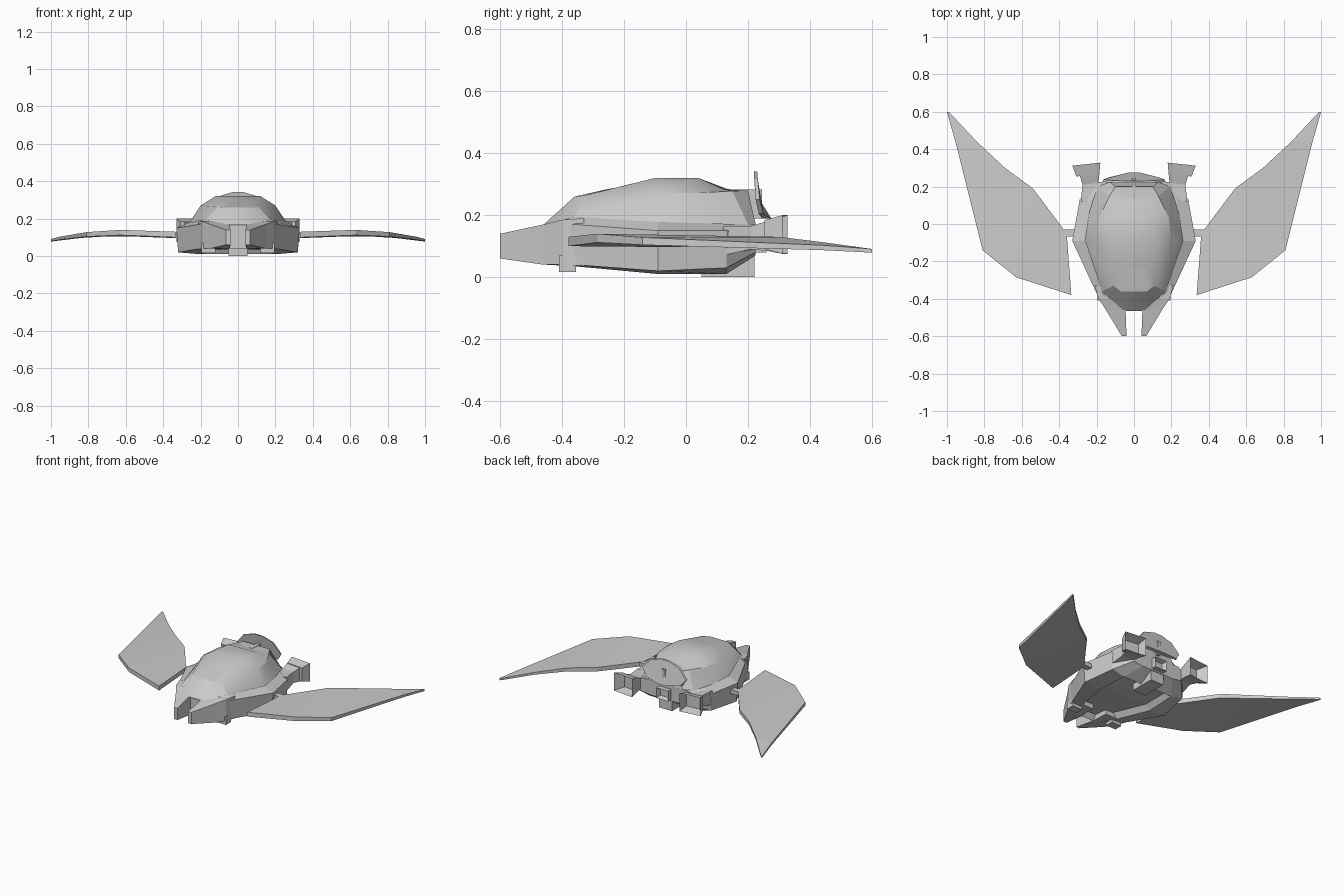
import bpy, bmesh
from mathutils import Vector

if "Cube" in bpy.data.objects:
    bpy.data.objects.remove(bpy.data.objects["Cube"])


def finish(name, bm, mirror=False, smooth=False):
    bmesh.ops.recalc_face_normals(bm, faces=bm.faces)
    me = bpy.data.meshes.new(name)
    bm.to_mesh(me)
    bm.free()
    ob = bpy.data.objects.new(name, me)
    bpy.context.collection.objects.link(ob)
    if mirror:
        ob.modifiers.new("Mirror", 'MIRROR').use_clip = False
    if smooth:
        bpy.ops.object.select_all(action='DESELECT')
        ob.select_set(True)
        bpy.context.view_layer.objects.active = ob
        bpy.ops.object.shade_smooth_by_angle(angle=0.45)
    return ob


def loft(rings, caps=True):
    """Skin a list of closed rings; returns the bmesh."""
    bm = bmesh.new()
    rows = [[bm.verts.new(p) for p in r] for r in rings]
    n = len(rows[0])
    for a, b in zip(rows, rows[1:]):
        for i in range(n):
            j = (i + 1) % n
            bm.faces.new((a[i], a[j], b[j], b[i]))
    if caps:
        bm.faces.new(rows[0])
        bm.faces.new(rows[-1])
    bmesh.ops.recalc_face_normals(bm, faces=bm.faces)
    return bm


def rect(y0, y1, x0, x1, z0, z1):
    """Cross-section rectangle, y0 at the inner side and y1 at the outer side."""
    return [(x0, y0, z0), (x1, y1, z0), (x1, y1, z1), (x0, y0, z1)]


def box(name, x0, x1, y0, y1, z0, z1, mirror=False):
    return finish(name, loft([rect(y0, y0, x0, x1, z0, z1), rect(y1, y1, x0, x1, z0, z1)]), mirror)


def both(half):
    """Complete a half ring with its mirror image."""
    return half + [(-x, y, z) for x, y, z in reversed(half)]


def hollow_back(bm, rim, depth):
    bm.faces.ensure_lookup_table()
    back = max(bm.faces, key=lambda f: f.calc_center_median().y)
    bmesh.ops.inset_region(bm, faces=[back], thickness=rim)
    push = back.normal * depth
    for v in back.verts:
        v.co -= push


# Lower hull: lofted along y, with a recess underneath
hull = [
    (-0.45, [(0.08, .04), (0.15, .05), (0.155, .15), (0.10, .168)]),
    (-0.36, [(0.13, .035), (0.20, .04), (0.205, .17), (0.17, .195)]),
    (-0.09, [(0.20, .01), (0.32, .02), (0.33, .15), (0.265, .178)]),
    (0.13, [(0.19, .01), (0.28, .03), (0.29, .15), (0.23, .172)]),
    (0.225, [(0.12, .07), (0.19, .08), (0.20, .15), (0.17, .172)]),
]
bm = loft([both([(x, y, z) for x, z in reversed(p)]) for y, p in hull])
under = [f for f in bm.faces if abs(f.calc_center_median().x) < .01
         and f.normal.z < -0.9]
bmesh.ops.inset_region(bm, faces=under, thickness=0.03)
for v in {v for f in under for v in f.verts}:
    v.co.z += 0.035
finish("hull", bm)

# Nose prongs
finish("nose_prong", loft([
    rect(-.6, -.6, .04, .065, .06, .14),
    rect(-.46, -.46, .045, .15, .04, .17),
    rect(-.40, -.40, .05, .19, .04, .185),
    rect(-.33, -.33, .05, .21, .036, .19)]), mirror=True)
box("nose_skid", .12, .195, -.41, -.355, .016, .07, mirror=True)

# Domed canopy: three stacked rings
base = [(.06, -.465, .165), (.17, -.36, .195), (.265, -.09, .173),
        (.245, .05, .17), (.195, .2, .17), (.13, .225, .17)]
mid = [(.07, -.36, .26), (.11, -.33, .263), (.2, -.09, .27),
       (.185, .04, .272), (.13, .15, .278), (.1, .2, .28)]
top = [(.04, -.25, .285), (.08, -.23, .288), (.12, -.1, .32),
       (.1, .04, .32), (.07, .12, .285), (.05, .14, .281)]
bm = loft([both(r) for r in (base, mid, top)], caps=False)
bm.verts.ensure_lookup_table()
for start in (0, 24):
    r = bm.verts[start:start + 12]
    for k in range(5):
        bm.faces.new((r[k], r[k + 1], r[10 - k], r[11 - k]))
finish("canopy", bm, smooth=True)

# Wings: leading/trailing point pairs with thickness, swept to a tip
pairs = [  # leading xyz, trailing xyz, thickness
    ((.335, -.38, .115), (.36, -.05, .112), .03),
    ((.63, -.285, .126), (.54, .19, .118), .028),
    ((.81, -.14, .116), (.69, .30, .118), .024),
    ((.955, .44, .095), (.84, .44, .105), .016),
    ((1.0, .60, .085), (.99, .60, .085), .012),
]
rings = []
for lead, trail, t in pairs:
    up = Vector((0, 0, t / 2))
    lead, trail = Vector(lead), Vector(trail)
    rings.append([lead - up, trail - up, trail + up, lead + up])
finish("wing", loft(rings), mirror=True)
box("wing_hinge", .29, .375, -.068, -.03, .097, .125, mirror=True)

# Flared rear nozzles
bm = loft([
    rect(.12, .12, .19, .285, .07, .165),
    rect(.22, .21, .19, .275, .09, .165),
    rect(.27, .26, .185, .29, .085, .18),
    rect(.328, .312, .18, .33, .075, .2)])
hollow_back(bm, .022, .06)
finish("rear_nozzle", bm, mirror=True)

# Central exhaust
bm = loft([rect(.2, .2, -.045, .045, .08, .15), rect(.26, .26, -.045, .045, .08, .15)])
hollow_back(bm, .015, .03)
finish("central_exhaust", bm)

# Fan-shaped tail fin, leaning forward, on a strut
front = both([(.05, .245, .19), (.14, .235, .205), (.168, .225, .25),
              (.11, .22, .318), (.03, .22, .342)])
back = both([(.03, .275, .19), (.13, .25, .205), (.165, .238, .25),
             (.108, .232, .316), (.03, .23, .34)])
finish("tail_fin", loft([front, back]))
box("fin_strut", -.012, .012, .14, .245, .19, .283)

# Keel plate under the rear
box("keel_plate", -.05, .05, .05, .222, 0, .07)
